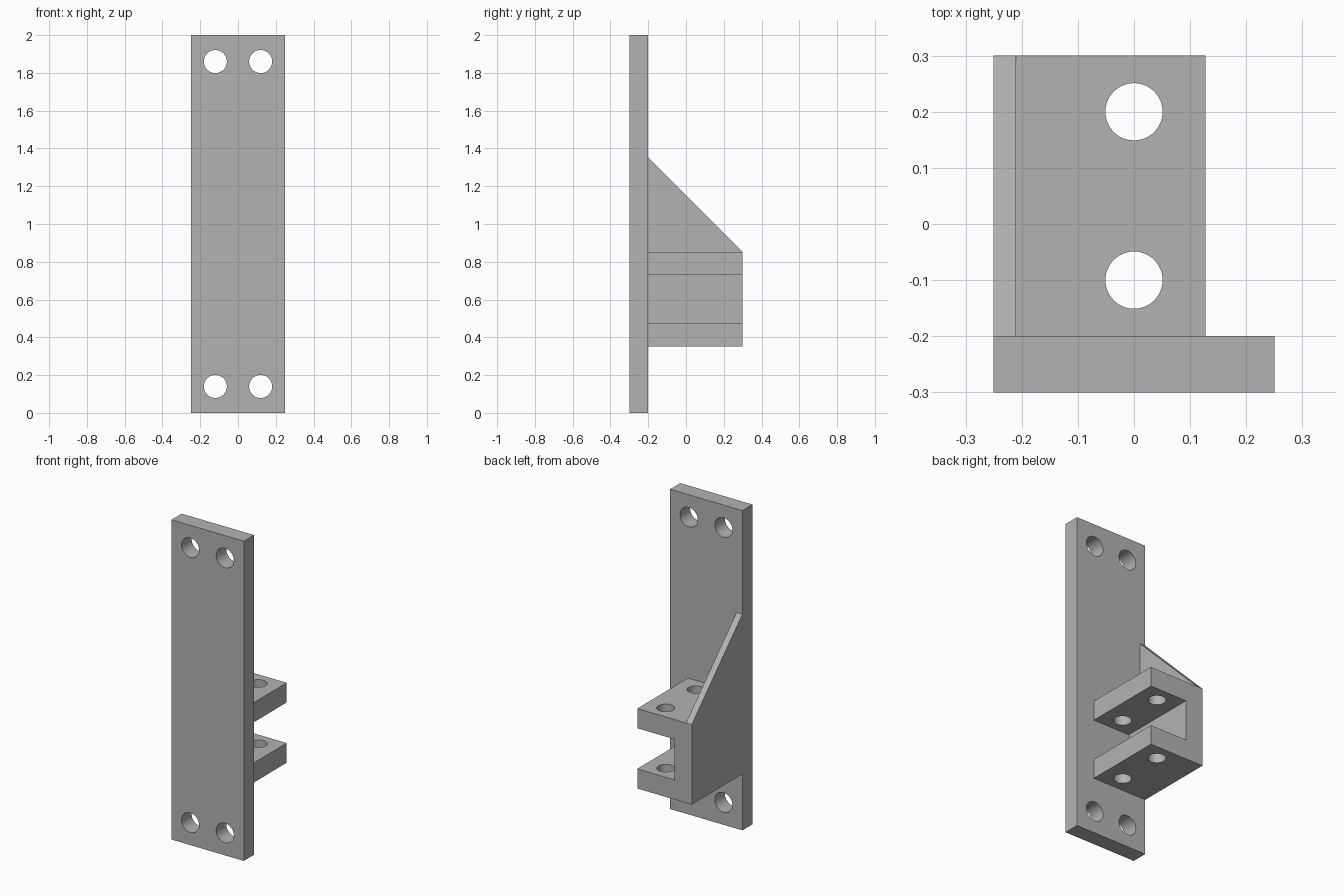
import bpy
import bmesh
from mathutils import Vector, Matrix

cube = bpy.data.objects.get("Cube")
if cube:
    bpy.data.objects.remove(cube, do_unlink=True)

steel = bpy.data.materials.new("grey_steel")
steel.use_nodes = True
GREY = (0.45, 0.45, 0.45, 1)
steel.diffuse_color = GREY
steel.node_tree.nodes["Principled BSDF"].inputs["Base Color"].default_value = GREY


def extrude(name, points, offset):
    """Extrude a flat outline of 3D points along the offset vector."""
    bm = bmesh.new()
    face = bm.faces.new([bm.verts.new(p) for p in points])
    result = bmesh.ops.extrude_face_region(bm, geom=[face], use_keep_orig=True)
    moved = [g for g in result["geom"] if isinstance(g, bmesh.types.BMVert)]
    bmesh.ops.translate(bm, verts=moved, vec=Vector(offset))
    bmesh.ops.recalc_face_normals(bm, faces=bm.faces)
    return finish(name, bm)


def drill(name, centres, radius, axis):
    """Make one cutter holding a long cylinder at every hole centre."""
    bm = bmesh.new()
    turn = Vector((0, 0, 1)).rotation_difference(Vector(axis)).to_matrix().to_4x4()
    for centre in centres:
        bmesh.ops.create_cone(bm, cap_ends=True, segments=48, radius1=radius,
                              radius2=radius, depth=1,
                              matrix=Matrix.Translation(centre) @ turn)
    return finish(name, bm)


def finish(name, bm):
    mesh = bpy.data.meshes.new(name)
    bm.to_mesh(mesh)
    bm.free()
    mesh.materials.append(steel)
    obj = bpy.data.objects.new(name, mesh)
    bpy.context.collection.objects.link(obj)
    return obj


def activate(obj):
    bpy.ops.object.select_all(action="DESELECT")
    obj.select_set(True)
    bpy.context.view_layer.objects.active = obj


def combine(obj, tool, operation):
    """Apply a boolean and discard the tool object."""
    tool.hide_render = True
    mod = obj.modifiers.new(operation.lower(), "BOOLEAN")
    mod.operation = operation
    mod.solver = "EXACT"
    mod.object = tool
    activate(obj)
    bpy.ops.object.modifier_apply(modifier=mod.name)
    bpy.data.objects.remove(tool, do_unlink=True)


# Main dimensions
SIDE, FRONT, SEAT, BACK = -0.25, -0.3, -0.2, 0.3
LOW, HIGH, PEAK = 0.352, 0.852, 1.352
LIP, WEB, REACH = 0.123, -0.13, 0.127

# Mounting plate with a pair of bolt holes at each end
plate = extrude("mounting_plate",
                [(SIDE, FRONT, 0), (-SIDE, FRONT, 0), (-SIDE, FRONT, 2), (SIDE, FRONT, 2)],
                (0, SEAT - FRONT, 0))
bolts = [(x, FRONT, z) for x in (-0.12, 0.12) for z in (0.14, 1.86)]
combine(plate, drill("plate_drill", bolts, 0.061, (0, 1, 0)), "DIFFERENCE")

# C-shaped channel with two shelves, open towards +x
outline = [(SIDE, LOW), (REACH, LOW), (REACH, LOW + LIP), (WEB, LOW + LIP),
           (WEB, HIGH - LIP), (REACH, HIGH - LIP), (REACH, HIGH), (SIDE, HIGH)]
bracket = extrude("channel_bracket", [(x, SEAT, z) for x, z in outline],
                  (0, BACK - SEAT, 0))

# Thin sloping gusset along the outer side
side = [(SEAT, LOW), (BACK, LOW), (BACK, HIGH), (SEAT, PEAK)]
gusset = extrude("gusset", [(SIDE, y, z) for y, z in side], (0.04, 0, 0))
combine(bracket, gusset, "UNION")

# Pin holes through both shelves
pins = [(0, y, (LOW + HIGH) / 2) for y in (-0.1, 0.2)]
combine(bracket, drill("pin_drill", pins, 0.051, (0, 0, 1)), "DIFFERENCE")

# Smooth hole walls, sharp edges elsewhere
for part in (plate, bracket):
    activate(part)
    bpy.ops.object.shade_smooth_by_angle(angle=0.5)
